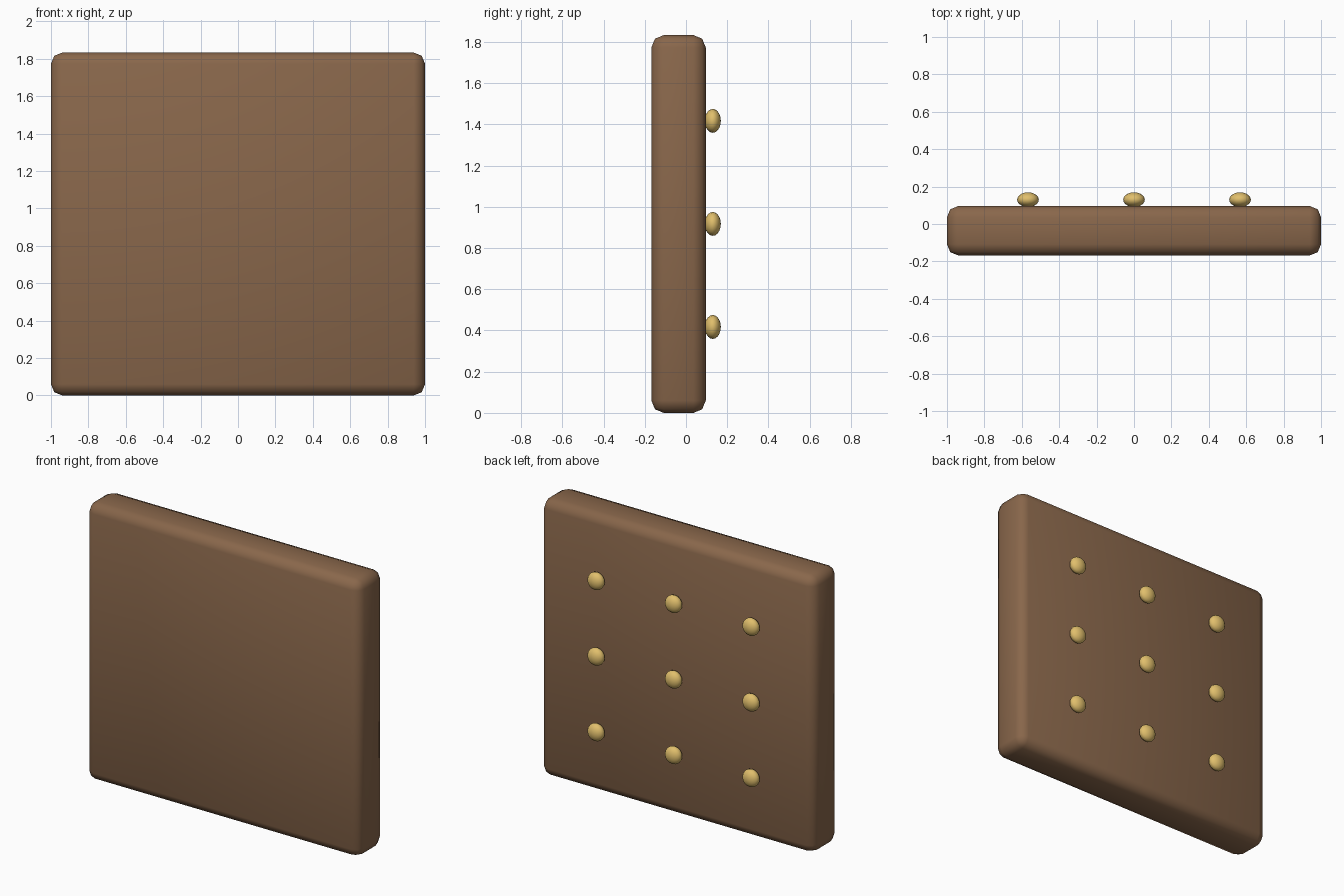
import bpy
from math import radians

if "Cube" in bpy.data.objects:
    bpy.data.objects.remove(bpy.data.objects["Cube"])


def material(name, color):
    mat = bpy.data.materials.new(name)
    mat.diffuse_color = color
    mat.use_nodes = True
    mat.node_tree.nodes["Principled BSDF"].inputs["Base Color"].default_value = mat.diffuse_color
    return mat


wood = material("brown_wood", (0.25, 0.135, 0.07, 1))
brass = material("brass", (0.75, 0.52, 0.15, 1))

# Thick slab with rounded edges
bpy.ops.mesh.primitive_cube_add(size=1, location=(0, -0.036, 0.9165))
slab = bpy.context.object
slab.name = "slab"
slab.scale = (2, 0.264, 1.833)
bpy.ops.object.transform_apply(location=False, rotation=False, scale=True)
bevel = slab.modifiers.new("rounded_edges", 'BEVEL')
bevel.width = 0.06
bevel.segments = 2
bpy.ops.object.modifier_apply(modifier=bevel.name)
bpy.ops.object.shade_smooth_by_angle(angle=radians(60))
slab.data.materials.append(wood)

# Three by three grid of flattened studs on the back
for row in range(3):
    for col in range(3):
        bpy.ops.mesh.primitive_uv_sphere_add(
            segments=16, ring_count=10, radius=1,
            location=((col - 1) * 0.567, 0.13, 0.417 + row * 0.5),
            rotation=(radians(90), 0, 0))
        stud = bpy.context.object
        stud.name = f"stud_{row + 1}_{col + 1}"
        stud.scale = (0.058, 0.058, 0.039)
        bpy.ops.object.shade_smooth()
        stud.data.materials.append(brass)
